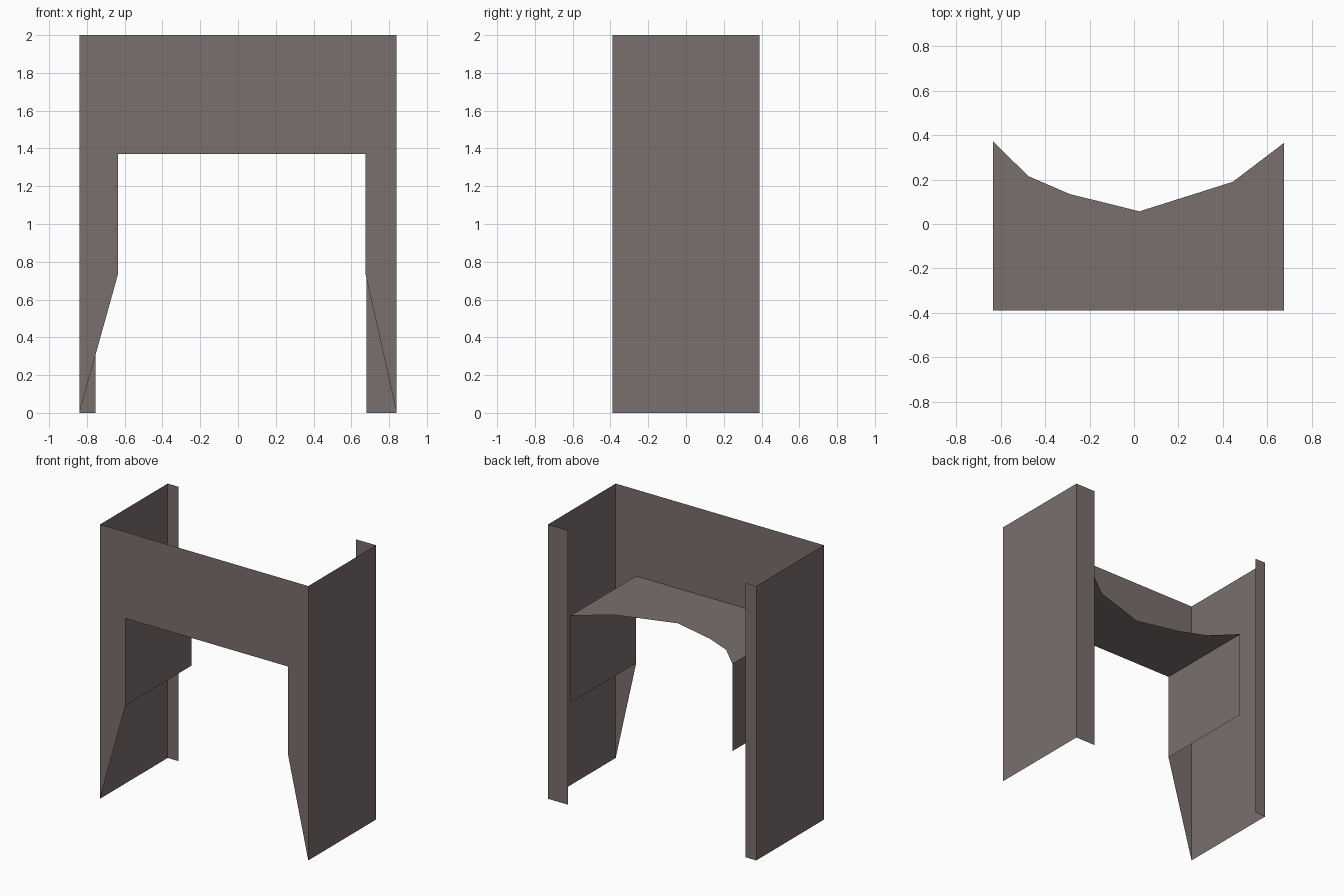
import bpy

if "Cube" in bpy.data.objects:
    bpy.data.objects.remove(bpy.data.objects["Cube"])

# One warm grey-brown for the whole surround
mat = bpy.data.materials.new("warm grey brown")
mat.diffuse_color = (0.195, 0.16, 0.157, 1)
mat.use_nodes = True
mat.node_tree.nodes["Principled BSDF"].inputs["Base Color"].default_value = mat.diffuse_color

W, D, H = 0.84, 0.39, 2.0          # half width, half depth, height
L, R, LINTEL = -0.635, 0.675, 1.37  # opening edges and top
LOW = 0.735                         # where the opening starts to flare


def sheet(name, points):
    """Single flat sheet from an outline of 3D points."""
    me = bpy.data.meshes.new(name)
    me.from_pydata(points, [], [list(range(len(points)))])
    me.materials.append(mat)
    ob = bpy.data.objects.new(name, me)
    bpy.context.collection.objects.link(ob)
    return ob


def wall(name, a, b, z0, z1):
    """Upright rectangle between two plan points."""
    return sheet(name, [(*a, z0), (*b, z0), (*b, z1), (*a, z1)])


# Front face with flared opening
front = [(-W, 0), (L, LOW), (L, LINTEL), (R, LINTEL), (R, LOW), (W, 0), (W, H), (-W, H)]
sheet("front_face", [(x, -D, z) for x, z in front])

# Outer sides
wall("left_side", (-W, D), (-W, -D), 0, H)
wall("right_side", (W, -D), (W, D), 0, H)

# Narrow return strips along the back edges
wall("left_back_strip", (-0.755, D), (-W, D), 0, H)
wall("right_back_strip", (W, D), (0.68, D), 0, H)

# Inner cheeks of the opening
wall("left_cheek", (L, -D), (L, 0.37), LOW, LINTEL)
wall("right_cheek", (R, 0.365), (R, -D), LOW, LINTEL)

# Soffit of the opening with a ragged curved back edge
soffit = [(L, -D), (R, -D), (R, 0.365), (0.445, 0.19), (0.025, 0.057),
          (-0.29, 0.135), (-0.475, 0.215), (L, 0.372)]
sheet("opening_soffit", [(x, y, LINTEL) for x, y in soffit])
